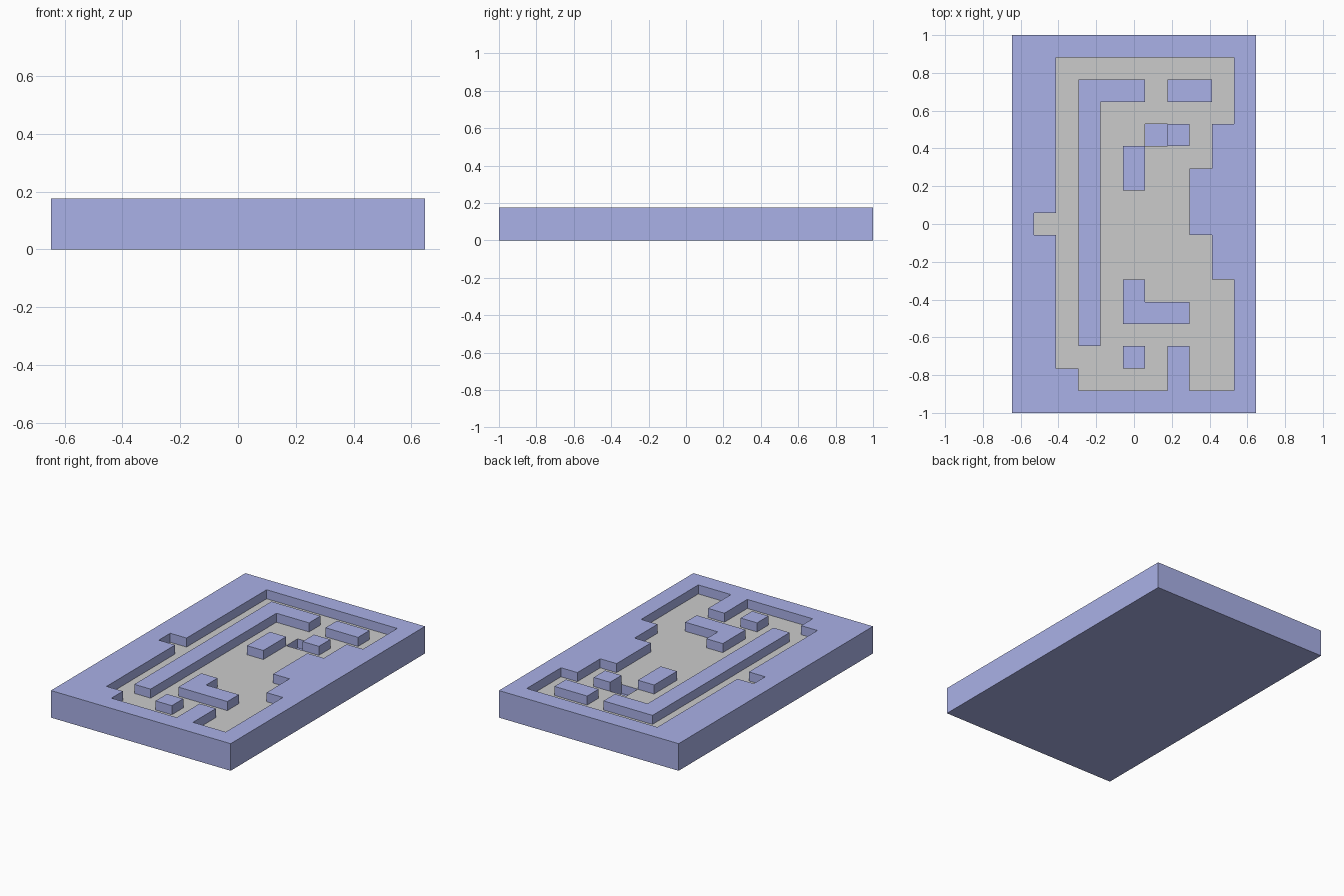
import bpy, bmesh

if "Cube" in bpy.data.objects:
    bpy.data.objects.remove(bpy.data.objects["Cube"])

C = 2 / 17                      # side of one grid cell
HEIGHT = {'#': 1.5 * C, '.': C, 'o': 0.5 * C}   # wall, floor, pit

# Plan of the tray, back row first
PLAN = """
###########
##........#
##.###.##.#
##.#......#
##.#..o#.##
##.#.#...##
##.#.#..###
##.#....###
#..#....###
##.#.....##
##.#.....##
##.#.#....#
##.#.###..#
##.#......#
##...#.#..#
###....#..#
###########
""".split()
ROWS, COLS = len(PLAN), len(PLAN[0])


def height(c, r):
    inside = 0 <= c < COLS and 0 <= r < ROWS
    return HEIGHT[PLAN[r][c]] if inside else 0.0


def corners(c, r):
    """Cell corners, counter-clockwise from front left."""
    x, y = (c - COLS / 2) * C, (ROWS / 2 - r - 1) * C
    return [(x, y), (x + C, y), (x + C, y + C), (x, y + C)]


def add_face(bm, pts):
    bm.faces.new([bm.verts.new(p) for p in pts])


def finish(name, bm, mat=None):
    """Weld the cells, merge flat areas and link the object."""
    bmesh.ops.remove_doubles(bm, verts=bm.verts, dist=1e-4)
    bmesh.ops.dissolve_limit(bm, angle_limit=0.01, verts=bm.verts, edges=bm.edges)
    mesh = bpy.data.meshes.new(name)
    bm.to_mesh(mesh)
    bm.free()
    if mat:
        mesh.materials.append(mat)
    bpy.context.collection.objects.link(bpy.data.objects.new(name, mesh))


blue = bpy.data.materials.new("blue")
blue.diffuse_color = (0.40, 0.44, 0.80, 1)
blue.use_nodes = True
blue.node_tree.nodes["Principled BSDF"].inputs["Base Color"].default_value = blue.diffuse_color

walls, floor = bmesh.new(), bmesh.new()
for r in range(ROWS):
    for c in range(COLS):
        q, h = corners(c, r), height(c, r)
        # Cell top: grey for the floor, blue for walls and pit
        add_face(floor if PLAN[r][c] == '.' else walls, [(x, y, h) for x, y in q])
        # Underside
        add_face(walls, [(x, y, 0) for x, y in reversed(q)])
        # Upright sides wherever a neighbour is lower
        for k, (dc, dr) in enumerate([(0, 1), (1, 0), (0, -1), (-1, 0)]):
            a, b, low = q[k], q[(k + 1) % 4], height(c + dc, r + dr)
            # split at each level so edges weld cleanly
            levels = [z for z in (0, 0.5 * C, C, 1.5 * C) if low - 1e-6 <= z <= h + 1e-6]
            for z0, z1 in zip(levels, levels[1:]):
                add_face(walls, [(*a, z0), (*b, z0), (*b, z1), (*a, z1)])

finish("maze_walls", walls, blue)
finish("maze_floor", floor)
